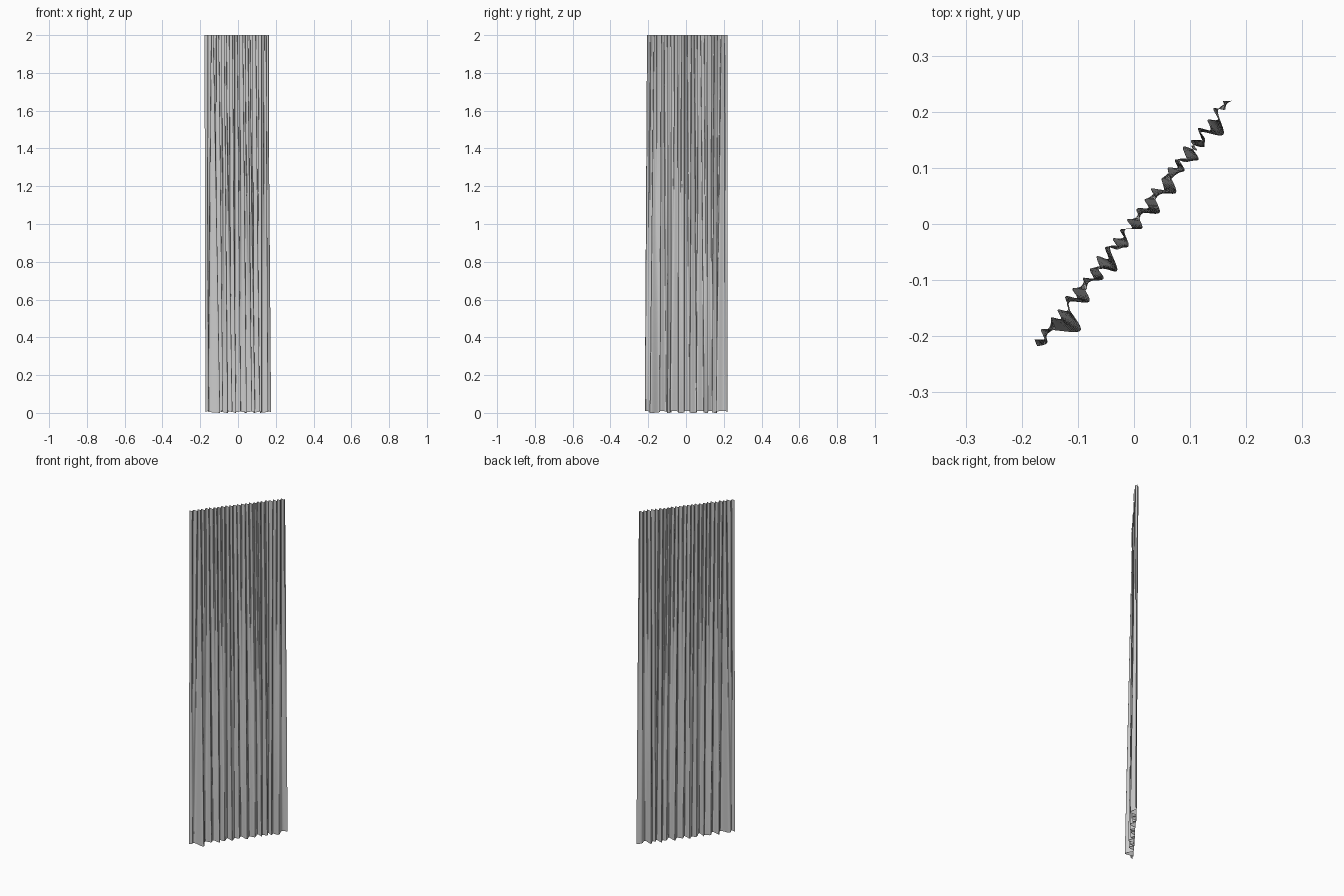
import bpy, bmesh, math, random
from mathutils import Vector

if "Cube" in bpy.data.objects:
    bpy.data.objects.remove(bpy.data.objects["Cube"])

random.seed(4)

# Curtain runs diagonally: "along" follows the rail, "out" is the fold direction
ALONG = Vector((0.62, 0.784, 0))
OUT = Vector((0.784, -0.62, 0))
HEIGHT, ROWS, SUB = 2.0, 36, 14

# Hem profile: wide folds (position along rail, distance outwards), back and front in turn
HEM = [(-.278, .000), (-.262, .010), (-.245, -.004), (-.208, .043), (-.185, -.006),
       (-.158, .023), (-.138, -.006), (-.111, .018), (-.100, -.004), (-.084, .028),
       (-.058, -.008), (-.038, .017), (-.018, -.007), (.003, .016), (.020, -.006),
       (.044, .023), (.066, -.006), (.090, .024), (.112, -.007), (.130, .012),
       (.142, -.008), (.161, .019), (.173, -.006), (.186, .013), (.202, -.008),
       (.224, .026), (.252, -.008), (.281, .001)]

# Rail profile: tight gathers, about twice as many as the hem folds
N_TOP = 48
RAIL = []
for i in range(N_TOP + 1):
    t = -.270 + .543 * i / N_TOP + random.uniform(-.003, .003)
    side = 1 if i % 2 else -1
    RAIL.append((t, -.005 + side * random.uniform(.006, .012)))


def sample(points, u):
    """Smooth curve through the points, u from 0 to 1."""
    f = u * (len(points) - 1)
    i = min(int(f), len(points) - 2)
    f -= i
    p = [Vector(points[max(0, min(len(points) - 1, i + k))]) for k in (-1, 0, 1, 2)]
    return 0.5 * (2 * p[1] + (p[2] - p[0]) * f
                  + (2 * p[0] - 5 * p[1] + 4 * p[2] - p[3]) * f * f
                  + (3 * p[1] - p[0] - 3 * p[2] + p[3]) * f ** 3)


# Cloth sheet blending from gathered rail to flared hem
bm = bmesh.new()
cols = N_TOP * 8
grid = []
for r in range(ROWS + 1):
    s = r / ROWS
    w = s ** 0.9
    row = []
    for c in range(cols + 1):
        u = c / cols
        top, hem = sample(RAIL, u), sample(HEM, u)
        p = top.lerp(hem, w)
        lift = 0.005 * (1 + math.sin(u * 41)) * s
        row.append(bm.verts.new(ALONG * p.x + OUT * p.y
                                + Vector((0, 0, HEIGHT * (1 - s) + lift))))
    grid.append(row)
for r in range(ROWS):
    for c in range(cols):
        bm.faces.new((grid[r][c], grid[r + 1][c], grid[r + 1][c + 1], grid[r][c + 1]))

mesh = bpy.data.meshes.new("curtain")
bm.to_mesh(mesh)
bm.free()
mesh.shade_smooth()
curtain = bpy.data.objects.new("curtain", mesh)
bpy.context.collection.objects.link(curtain)
